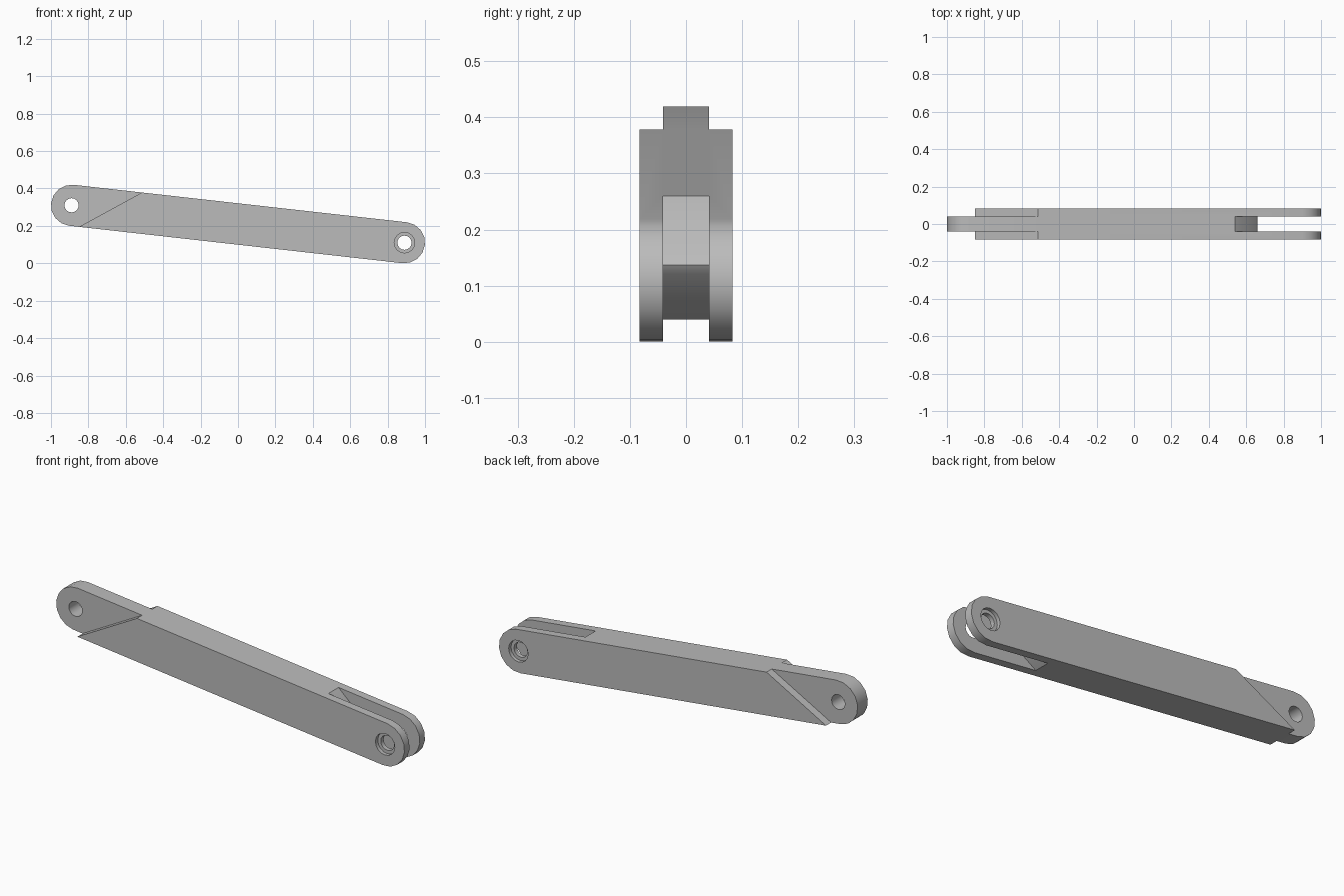
import bpy, bmesh, math
from math import sin, cos, pi

cube = bpy.data.objects.get("Cube")
if cube:
    bpy.data.objects.remove(cube, do_unlink=True)

RADIUS = 0.11
HALF_WIDTH = 0.083
TONGUE = 0.041
LEFT, RIGHT = (-0.89, 0.31), (0.89, 0.11)   # pin centres in x, z
TILT = math.atan2(RIGHT[1] - LEFT[1], RIGHT[0] - LEFT[0])

grey = bpy.data.materials.new("grey metal")
grey.use_nodes = True
colour = (0.5, 0.5, 0.5, 1)
grey.diffuse_color = colour
grey.node_tree.nodes["Principled BSDF"].inputs["Base Color"].default_value = colour


def arc(centre, radius, start, end, steps):
    """Points on an arc in the x-z plane."""
    angles = [start + (end - start) * i / steps for i in range(steps + 1)]
    return [(centre[0] + radius * cos(a), centre[1] + radius * sin(a)) for a in angles]


def prism(name, outline, y0, y1):
    """Extrude an x-z outline from y0 to y1."""
    bm = bmesh.new()
    face = bm.faces.new([bm.verts.new((x, y0, z)) for x, z in outline])
    grown = bmesh.ops.extrude_face_region(bm, geom=[face])["geom"]
    for v in grown:
        if isinstance(v, bmesh.types.BMVert):
            v.co.y = y1
    bmesh.ops.recalc_face_normals(bm, faces=bm.faces)
    mesh = bpy.data.meshes.new(name)
    bm.to_mesh(mesh)
    bm.free()
    mesh.materials.append(grey)
    obj = bpy.data.objects.new(name, mesh)
    bpy.context.collection.objects.link(obj)
    return obj


def cut(target, outline, y0, y1):
    """Remove a prism from the target."""
    cutter = prism("cutter", outline, y0, y1)
    cutter.hide_render = True
    mod = target.modifiers.new("cut", "BOOLEAN")
    mod.operation = "DIFFERENCE"
    mod.solver = "EXACT"
    mod.object = cutter
    bpy.context.view_layer.objects.active = target
    bpy.ops.object.modifier_apply(modifier=mod.name)
    bpy.data.objects.remove(cutter, do_unlink=True)


# Tilted bar with rounded ends
outline = arc(RIGHT, RADIUS, TILT - pi / 2, TILT + pi / 2, 8)
outline += arc(LEFT, RADIUS, TILT + pi / 2, TILT + 3 * pi / 2, 8)
link = prism("link_arm", outline, -HALF_WIDTH, HALF_WIDTH)

# Fork slot ending in a blunt wedge
slot = [(0.51, 0.287), (0.54, 0.26), (0.65, 0.158), (0.66, 0.137), (0.65, 0.121),
        (0.53, 0.042), (0.46, -0.004), (0.46, -0.2), (1.2, -0.2), (1.2, 0.287)]
cut(link, slot, -TONGUE, TONGUE)

# Slanted shoulders leaving a thin tongue, and recesses around the fork pin
shoulder = [(-1.2, 0.004), (-0.327, 0.48), (-0.327, 0.7), (-1.2, 0.7)]
for side in (-1, 1):
    cut(link, shoulder, side * TONGUE, side * 0.2)
    recess = arc(RIGHT, 0.055, 0, 2 * pi, 16)[:-1]
    cut(link, recess, side * 0.064, side * 0.2)

# Pin holes
for centre in (LEFT, RIGHT):
    cut(link, arc(centre, 0.038, 0, 2 * pi, 16)[:-1], -0.3, 0.3)

bpy.ops.object.select_all(action="DESELECT")
link.select_set(True)
bpy.context.view_layer.objects.active = link
bpy.ops.object.shade_smooth_by_angle(angle=math.radians(30))
